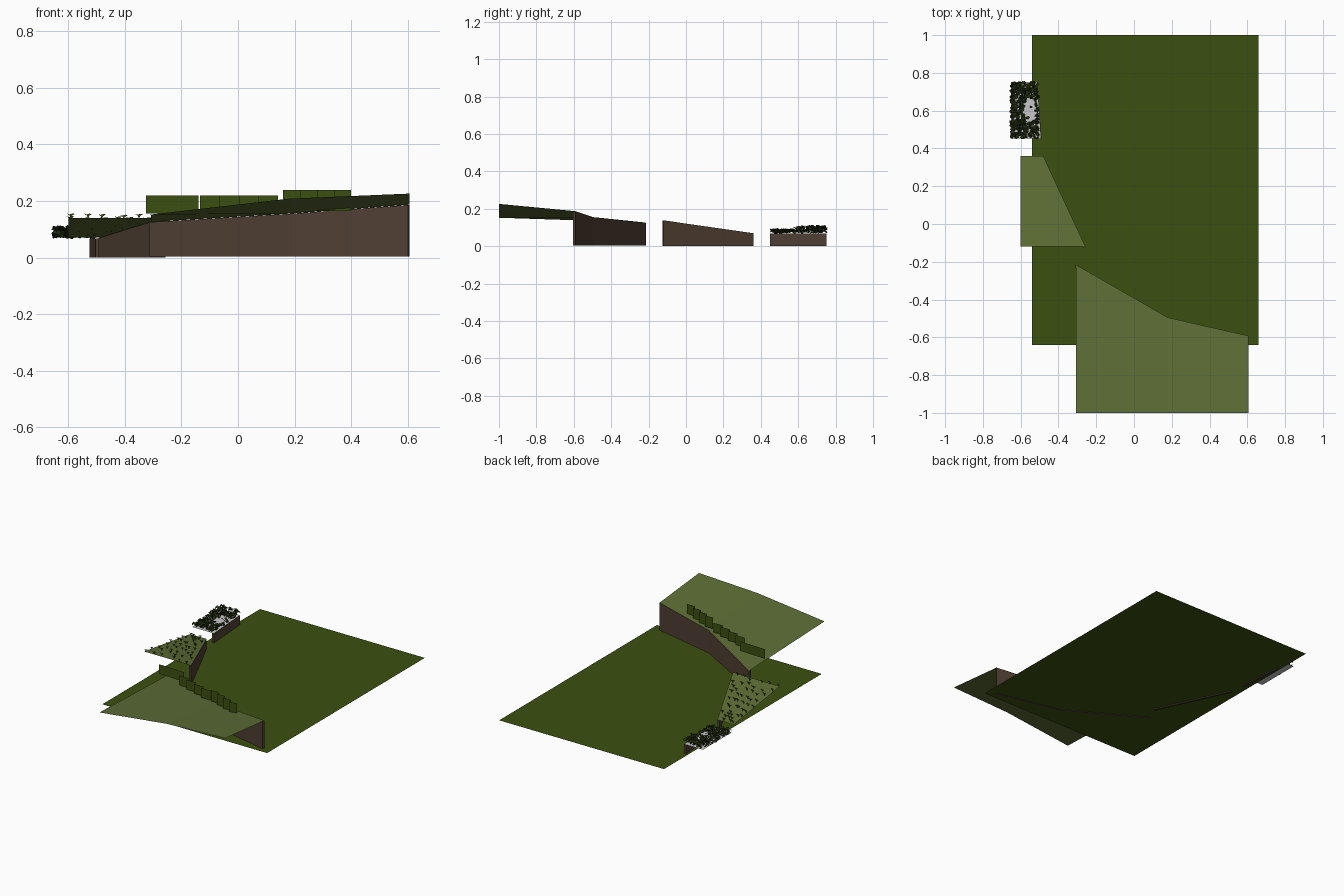
import bpy, math, random
from mathutils import Vector, Euler

if "Cube" in bpy.data.objects:
    bpy.data.objects.remove(bpy.data.objects["Cube"])

random.seed(4)

def mat(name, rgb):
    m = bpy.data.materials.new(name)
    m.diffuse_color = (*rgb, 1)
    m.use_nodes = True
    m.node_tree.nodes["Principled BSDF"].inputs["Base Color"].default_value = m.diffuse_color
    return m

GRASS = mat("grass green", (0.045, 0.08, 0.005))
MOSS = mat("pale moss green", (0.11, 0.155, 0.036))
EARTH = mat("earth brown", (0.08, 0.05, 0.033))
LEAF = mat("dark leaf green", (0.015, 0.027, 0.004))
STONE = mat("pale grey", (0.58, 0.56, 0.58))

def make(name, verts, faces, m):
    me = bpy.data.meshes.new(name)
    me.from_pydata([tuple(v) for v in verts], [], faces)
    me.materials.append(m)
    ob = bpy.data.objects.new(name, me)
    bpy.context.collection.objects.link(ob)
    return ob

def wall(name, path, base=0.0, t=0.014):
    """Thin retaining wall below a terrace edge; thickened to the -x side."""
    verts, faces = [], []
    a, b = Vector(path[0]), Vector(path[-1])
    d = (b - a).to_2d().normalized()
    n = Vector((d.y, -d.x, 0))
    if n.x > 0:
        n = -n
    n *= t
    for p in path:
        p = Vector(p) - Vector((0, 0, 0.001))
        low = Vector((p.x, p.y, base))
        verts += [low, p, p + n, low + n]
    for i in range(len(path) - 1):
        o = 4 * i
        faces += [(o + j, o + (j + 1) % 4, o + 4 + (j + 1) % 4, o + 4 + j) for j in range(4)]
    e = len(verts) - 4
    faces += [(3, 2, 1, 0), (e, e + 1, e + 2, e + 3)]
    make(name, verts, faces, EARTH)

# Lawn
make("lawn", [(-.54, -.64, .006), (.66, -.64, .006), (.66, 1, .006), (-.54, 1, .006)],
     [(0, 1, 2, 3)], GRASS)

# Large sloping terrace and its wall
edge = [(-.308, -.215, .126), (.18, -.495, .155), (.606, -.592, .187)]
front = [(-.308, -1, .152), (.18, -1, .208), (.606, -1, .226)]
make("large_terrace", front + edge, [(0, 1, 4, 3), (1, 2, 5, 4)], MOSS)
wall("large_terrace_wall", edge, .003)

# Middle terrace and its wall
make("middle_terrace", [(-.6, -.12, .139), (-.257, -.12, .139), (-.48, .36, .07), (-.6, .36, .07)],
     [(0, 1, 2, 3)], MOSS)
wall("middle_terrace_wall", [(-.257, -.12, .139), (-.48, .36, .07)])

# Hedge panels: upright cards facing the front, in three stepped runs
def panels(name, x0, x1, y0, y1, z0, z1, n=4):
    verts, faces = [], []
    w = (x1 - x0) / n
    for i in range(n):
        y = y0 + (y1 - y0) * i / (n - 1)
        x = x0 + w * i
        verts += [(x, y, z0), (x + w, y, z0), (x + w, y, z1), (x, y, z1)]
        faces.append(tuple(range(4 * i, 4 * i + 4)))
    make(name, verts, faces, GRASS)

panels("hedge_left", -.325, -.14, -.357, -.363, .156, .219)
panels("hedge_middle", -.135, .142, -.42, -.487, .156, .219)
panels("hedge_right", .16, .40, -.51, -.58, .165, .238)

# Small plants on the middle terrace: forked upright cards
verts, faces = [], []
for r in range(8):
    y = -.10 + .43 * r / 7
    right = -.27 - (y + .12) * .225 / .48
    for c in range(6):
        x = -.585 + (right + .565) * c / 5 + random.uniform(-.012, .012)
        yy = y + random.uniform(-.02, .02)
        z = .139 - (yy + .12) * .07 / .48
        o = len(verts)
        verts += [(x + dx, yy, z + dz) for dx, dz in
                  [(-.002, 0), (.002, 0), (.003, .009), (.015, .016), (.004, .017),
                   (-.004, .014), (-.014, .017), (-.003, .009)]]
        faces += [(o, o + 1, o + 2, o + 7), (o + 2, o + 3, o + 4),
                  (o + 7, o + 2, o + 4, o + 5), (o + 7, o + 5, o + 6)]
make("terrace_plants", verts, faces, GRASS)

# Small planting bed and its wall
make("planting_bed", [(-.65, .452, .068), (-.494, .452, .068), (-.514, .752, .068), (-.65, .752, .068)],
     [(0, 1, 2, 3)], STONE)
wall("planting_bed_wall", [(-.49, .45, .068), (-.512, .752, .068)])

# Leafy cover on the bed, with a bare patch near its middle right
verts, faces = [], []
while len(faces) < 480:
    x, y = random.uniform(-.652, -.508), random.uniform(.455, .75)
    if ((x + .55) / .035) ** 2 + ((y - .6) / .065) ** 2 < 1 and random.random() < .93:
        continue
    top = .108 if y > .58 else .09
    p = Vector((x, y, random.uniform(.073, top)))
    rot = Euler((random.uniform(-.8, .8), random.uniform(-.8, .8), random.uniform(0, 2 * math.pi)))
    s = random.uniform(.008, .013)
    o = len(verts)
    for q in ((-s, 0, 0), (-.3 * s, -.7 * s, 0), (.6 * s, -.6 * s, 0),
              (s, 0, 0), (.6 * s, .6 * s, 0), (-.3 * s, .7 * s, 0)):
        v = Vector(q)
        v.rotate(rot)
        verts.append(p + v)
    faces.append(tuple(range(o, o + 6)))
make("bed_leaves", verts, faces, LEAF)
